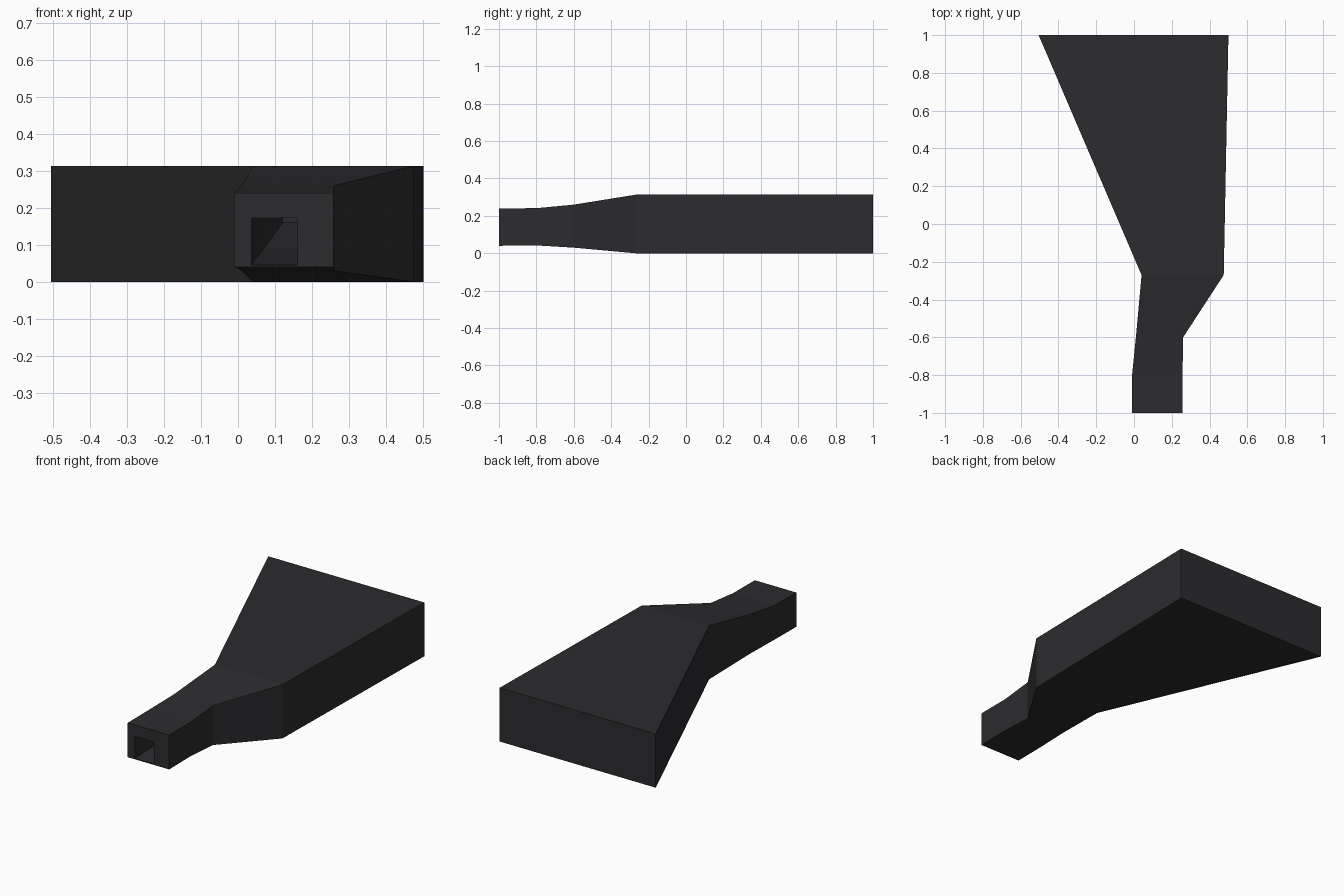
import bpy
import bmesh

if "Cube" in bpy.data.objects:
    bpy.data.objects.remove(bpy.data.objects["Cube"])

# Rectangular cross-sections: y, x left, x right, z bottom, z top
outer = [
    (1.00, -0.505, 0.50, 0.00, 0.313),
    (-0.27, 0.04, 0.475, 0.00, 0.313),
    (-0.60, 0.01, 0.26, 0.03, 0.26),
    (-0.80, -0.01, 0.257, 0.042, 0.241),
    (-1.00, -0.01, 0.257, 0.04, 0.24),
]
# Bore starting at the front opening, drifting up and to the right
bore = [
    (-1.00, 0.037, 0.16, 0.046, 0.173),
    (-0.80, 0.045, 0.165, 0.06, 0.18),
    (-0.60, 0.07, 0.19, 0.09, 0.21),
    (-0.36, 0.12, 0.265, 0.16, 0.285),
]

bm = bmesh.new()


def ring(y, x0, x1, z0, z1):
    return [bm.verts.new((x, y, z)) for x, z in
            ((x0, z0), (x1, z0), (x1, z1), (x0, z1))]


# One continuous skin: back cap, body, front rim, bore, bore end
rings = [ring(*s) for s in outer + bore]
for a, b in zip(rings, rings[1:]):
    for i in range(4):
        j = (i + 1) % 4
        bm.faces.new((a[i], a[j], b[j], b[i]))
bm.faces.new(rings[0])
bm.faces.new(rings[-1])
bmesh.ops.recalc_face_normals(bm, faces=bm.faces)

mesh = bpy.data.meshes.new("tapered_duct")
bm.to_mesh(mesh)
bm.free()
duct = bpy.data.objects.new("tapered_duct", mesh)
bpy.context.collection.objects.link(duct)

# Near-black finish
mat = bpy.data.materials.new("charcoal")
mat.diffuse_color = (0.025, 0.024, 0.027, 1)
mat.use_nodes = True
mat.node_tree.nodes["Principled BSDF"].inputs["Base Color"].default_value = mat.diffuse_color
mesh.materials.append(mat)
